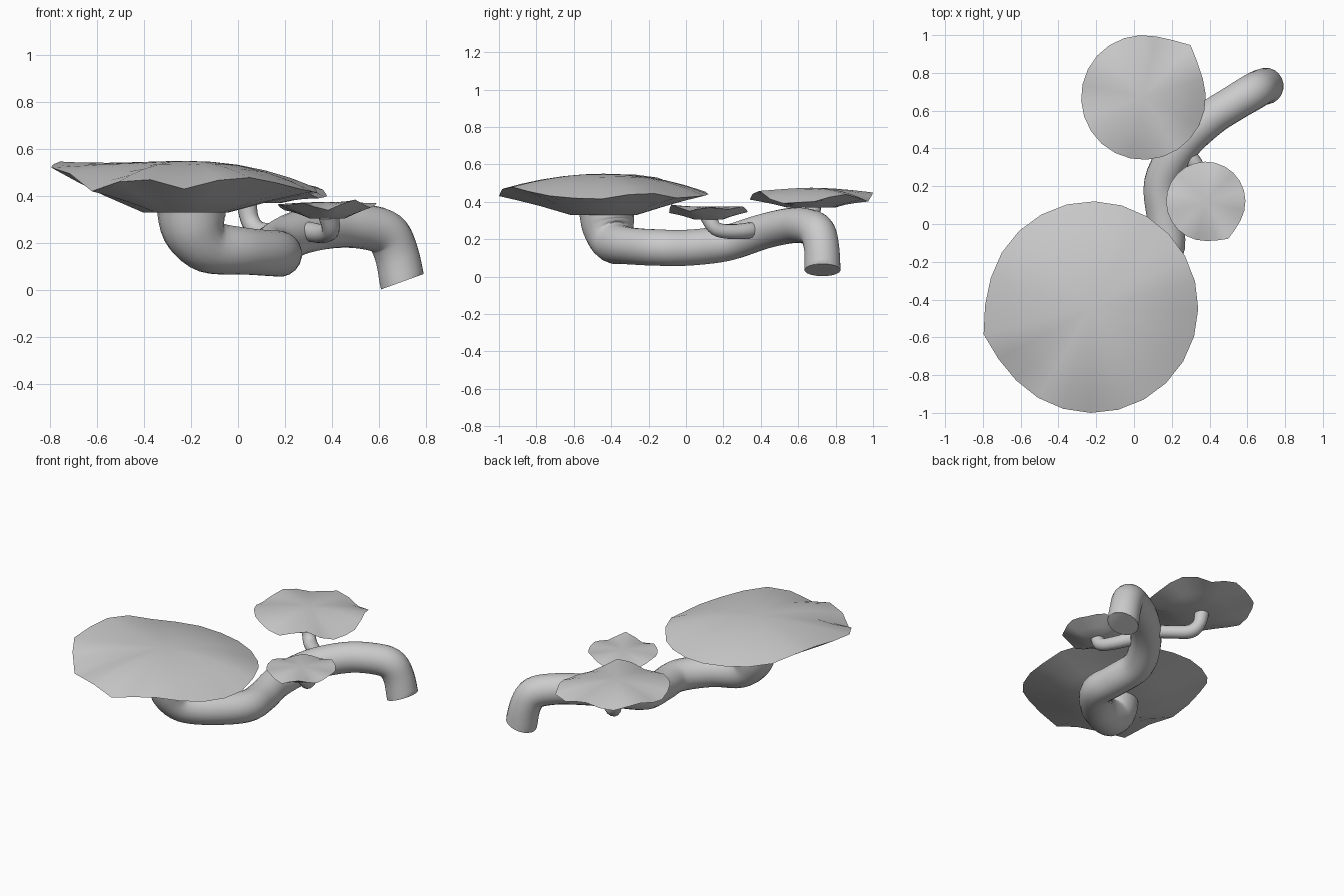
import bpy, bmesh
from math import sin, cos, pi, radians
from mathutils import Vector

cube = bpy.data.objects.get("Cube")
if cube:
    bpy.data.objects.remove(cube, do_unlink=True)

grey = bpy.data.materials.new("plain grey")
grey.use_nodes = True
colour = (0.6, 0.6, 0.6, 1)
grey.diffuse_color = colour
grey.node_tree.nodes["Principled BSDF"].inputs["Base Color"].default_value = colour


def finish(name, bm, angle):
    bmesh.ops.recalc_face_normals(bm, faces=bm.faces[:])
    mesh = bpy.data.meshes.new(name)
    bm.to_mesh(mesh)
    bm.free()
    obj = bpy.data.objects.new(name, mesh)
    bpy.context.collection.objects.link(obj)
    mesh.materials.append(grey)
    bpy.ops.object.select_all(action='DESELECT')
    obj.select_set(True)
    bpy.context.view_layer.objects.active = obj
    bpy.ops.object.shade_smooth_by_angle(angle=radians(angle))


def bridge(bm, a, b):
    n = len(a)
    for i in range(n):
        bm.faces.new((a[i], a[(i + 1) % n], b[(i + 1) % n], b[i]))


def spline(pts, t):
    """Smooth curve through the points; works on position plus radius."""
    i = min(int(t), len(pts) - 2)
    u = t - i
    p = [Vector(pts[max(0, min(len(pts) - 1, i + k))]) for k in (-1, 0, 1, 2)]
    return 0.5 * (2 * p[1] + (p[2] - p[0]) * u
                  + (2 * p[0] - 5 * p[1] + 4 * p[2] - p[3]) * u ** 2
                  + (3 * p[1] - p[0] - 3 * p[2] + p[3]) * u ** 3)


def tube(name, pts, sides=20, steps=5, end_normal=None):
    """Round limb swept along a path of (x, y, z, radius)."""
    bm = bmesh.new()
    count = (len(pts) - 1) * steps
    path = [spline(pts, k / steps) for k in range(count + 1)]
    prev, side = None, None
    for k, q in enumerate(path):
        tan = (path[min(k + 1, count)] - path[max(k - 1, 0)]).xyz.normalized()
        if k == 0:
            if end_normal:
                tan = Vector(end_normal).normalized()
            side = tan.orthogonal()
        side = (side - tan * side.dot(tan)).normalized()
        up = tan.cross(side)
        ring = [bm.verts.new(q.xyz + q.w * (side * cos(a) + up * sin(a)))
                for a in (2 * pi * i / sides for i in range(sides))]
        if prev:
            bridge(bm, prev, ring)
        else:
            bm.faces.new(ring)
        prev = ring
    bm.faces.new(prev)
    finish(name, bm, 50)


def cap(name, centre, radius, top, bottom, flat, rim, kink, stretch, sides=24):
    """Wavy-rimmed cap: shallow domed top, flat-bottomed conical underside."""
    bm = bmesh.new()
    cx, cy = centre

    def height(a):
        t = a / (2 * pi) * len(rim)
        i, u = int(t), t % 1
        u = u * u * (3 - 2 * u)
        return rim[i % len(rim)] * (1 - u) + rim[(i + 1) % len(rim)] * u

    angles = [2 * pi * i / sides + radians(kink) % (2 * pi / sides) for i in range(sides)]

    def ring(f, z_of):
        verts = []
        for a in angles:
            d = abs((a - radians(kink) + pi) % (2 * pi) - pi)
            r = radius * f * (1 + (stretch - 1) * max(0, 1 - d / 0.35))
            verts.append(bm.verts.new((cx + r * cos(a), cy + r * sin(a), z_of(a))))
        return verts

    edge = ring(1, height)
    mean = sum(rim) / len(rim)
    prev = edge
    for f in (0.82, 0.62, 0.4, 0.2):
        dome = top + (mean - top) * f ** 2
        nxt = ring(f, lambda a: dome + (height(a) - mean) * f ** 2.5)
        bridge(bm, prev, nxt)
        prev = nxt
    hub = bm.verts.new((cx, cy, top))
    for i in range(sides):
        bm.faces.new((prev[i], prev[(i + 1) % sides], hub))
    prev = edge
    for f in (0.8, 0.6, flat):
        k = (f - flat) / (1 - flat)
        nxt = ring(f, lambda a: bottom + (mean - bottom) * k + (height(a) - mean) * k ** 1.5)
        bridge(bm, prev, nxt)
        prev = nxt
    bm.faces.new(prev)
    finish(name, bm, 60)


# Main winding trunk, from the cut foot to the flared neck
tube("trunk", [
    (0.70, 0.73, 0.035, 0.097), (0.675, 0.725, 0.155, 0.095), (0.63, 0.70, 0.24, 0.097),
    (0.53, 0.64, 0.27, 0.095), (0.40, 0.555, 0.272, 0.095), (0.25, 0.41, 0.24, 0.095),
    (0.15, 0.22, 0.18, 0.097), (0.165, 0.02, 0.155, 0.097), (0.165, -0.15, 0.155, 0.098),
    (0.03, -0.31, 0.165, 0.1), (-0.12, -0.385, 0.185, 0.115), (-0.185, -0.415, 0.26, 0.138),
    (-0.20, -0.425, 0.36, 0.148)], end_normal=(-0.34, 0, 0.94))

# Side stems
tube("back_stem", [
    (0.25, 0.50, 0.25, 0.04), (0.17, 0.57, 0.245, 0.04), (0.09, 0.635, 0.25, 0.042),
    (0.05, 0.67, 0.30, 0.04), (0.035, 0.68, 0.39, 0.045)], sides=14)
tube("small_stem", [
    (0.25, 0.375, 0.25, 0.03), (0.30, 0.35, 0.248, 0.042), (0.36, 0.25, 0.24, 0.04),
    (0.395, 0.16, 0.255, 0.038), (0.385, 0.12, 0.32, 0.045)], sides=14)

# Caps
cap("large_cap", (-0.22, -0.44), 0.56, 0.55, 0.33, 0.32,
    [0.415, 0.45, 0.42, 0.43, 0.44, 0.46, 0.485, 0.55,
     0.535, 0.515, 0.42, 0.48, 0.43, 0.485, 0.455, 0.42], 194, 1.06)
cap("back_cap", (0.05, 0.67), 0.33, 0.475, 0.37, 0.4,
    [0.40, 0.44, 0.40, 0.45, 0.42, 0.455, 0.42, 0.45, 0.44, 0.41, 0.46, 0.39], 48, 1.13)
cap("small_cap", (0.38, 0.12), 0.21, 0.375, 0.305, 0.36,
    [0.37, 0.36, 0.375, 0.345, 0.36, 0.34, 0.365, 0.36, 0.37, 0.34, 0.385, 0.35], -59, 1.1)
